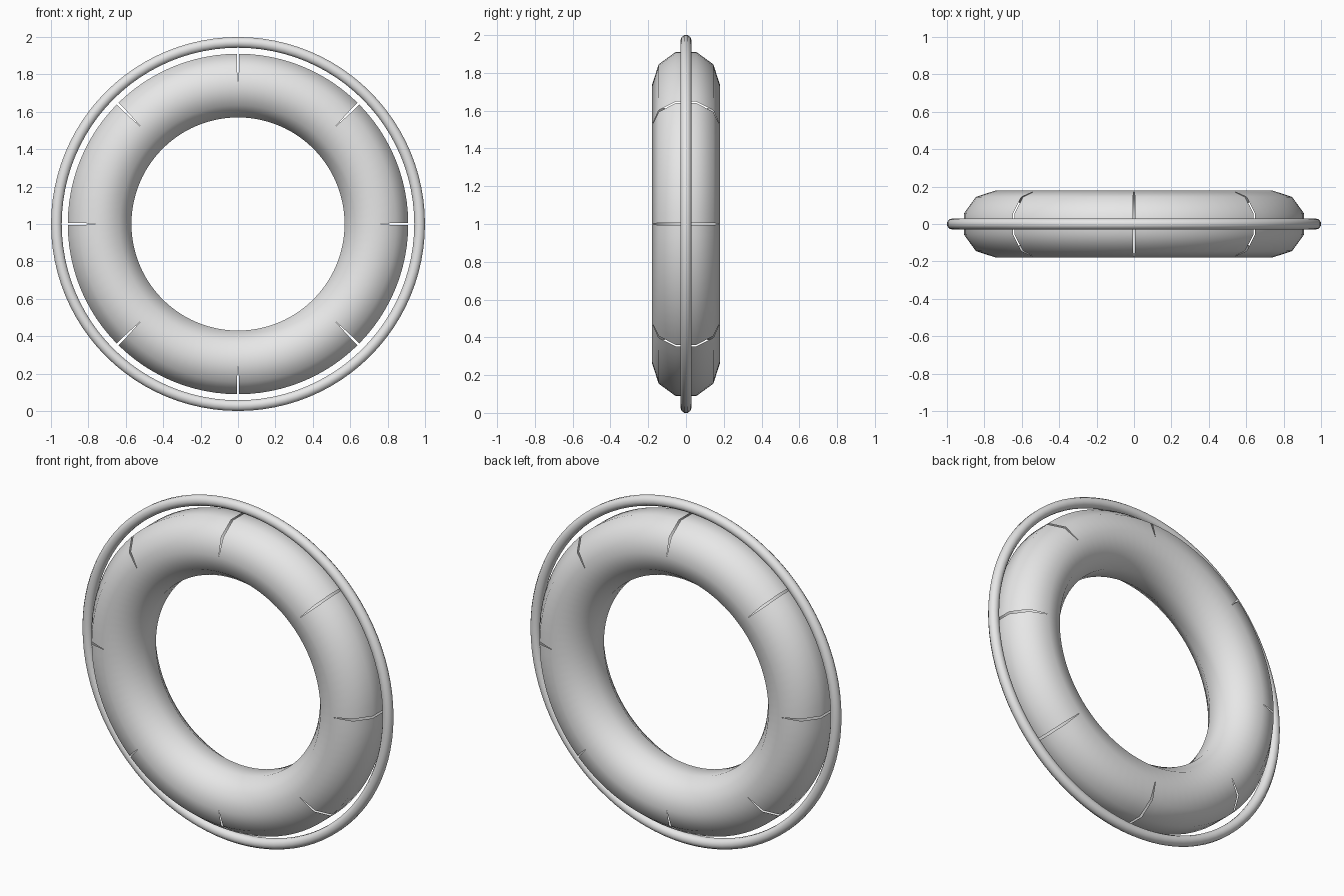
import bpy, bmesh, math

if "Cube" in bpy.data.objects:
    bpy.data.objects.remove(bpy.data.objects["Cube"])

grey = bpy.data.materials.new("light_grey")
grey.diffuse_color = (0.8, 0.8, 0.8, 1)
grey.use_nodes = True
grey.node_tree.nodes["Principled BSDF"].inputs["Base Color"].default_value = grey.diffuse_color


def make_ring(name, major, minor, sides, steps, slits=0, half_gap=0.0):
    """Upright hollow ring; optional slits open its outer half, tapering to nothing."""
    bm = bmesh.new()
    total = steps * max(slits, 1)
    profile = []
    for k in range(sides):
        a = (k + 0.5) * 2 * math.pi / sides
        profile.append((major + minor * math.cos(a), minor * math.sin(a)))

    def loop(angle, shift):
        verts = []
        for r, y in profile:
            s = shift if r > major + 1e-4 else 0.0   # only the outer half opens
            t = angle + s / r
            verts.append(bm.verts.new((r * math.cos(t), y, 1 + r * math.sin(t))))
        return verts

    for i in range(total):
        a0, a1 = (2 * math.pi * j / total for j in (i, i + 1))
        first = half_gap if slits and i % steps == 0 else 0.0
        last = -half_gap if slits and (i + 1) % steps == 0 else 0.0
        p, q = loop(a0, first), loop(a1, last)
        for k in range(sides):
            n = (k + 1) % sides
            bm.faces.new((p[k], p[n], q[n], q[k]))

    # Weld neighbouring strips; slit edges stay apart
    bmesh.ops.remove_doubles(bm, verts=bm.verts[:], dist=1e-4)
    bmesh.ops.recalc_face_normals(bm, faces=bm.faces[:])
    # Make sure the faces look outward from the tube centre
    bm.faces.ensure_lookup_table()
    f = bm.faces[0]
    c = f.calc_center_median()
    radial = math.hypot(c.x, c.z - 1)
    core = c.copy()
    core.x, core.y, core.z = c.x / radial * major, 0, 1 + (c.z - 1) / radial * major
    if f.normal.dot(c - core) < 0:
        bmesh.ops.reverse_faces(bm, faces=bm.faces[:])
    for f in bm.faces:
        f.smooth = True
    mesh = bpy.data.meshes.new(name)
    bm.to_mesh(mesh)
    bm.free()
    mesh.materials.append(grey)
    obj = bpy.data.objects.new(name, mesh)
    bpy.context.collection.objects.link(obj)
    return obj


# Thick ten-sided tube with eight tapered slits around its outer half
make_ring("float_ring", 0.74, 0.179, 10, 12, slits=8, half_gap=0.006)

# Thin grab line encircling the tube
make_ring("outer_rope", 0.971, 0.030, 10, 96)
